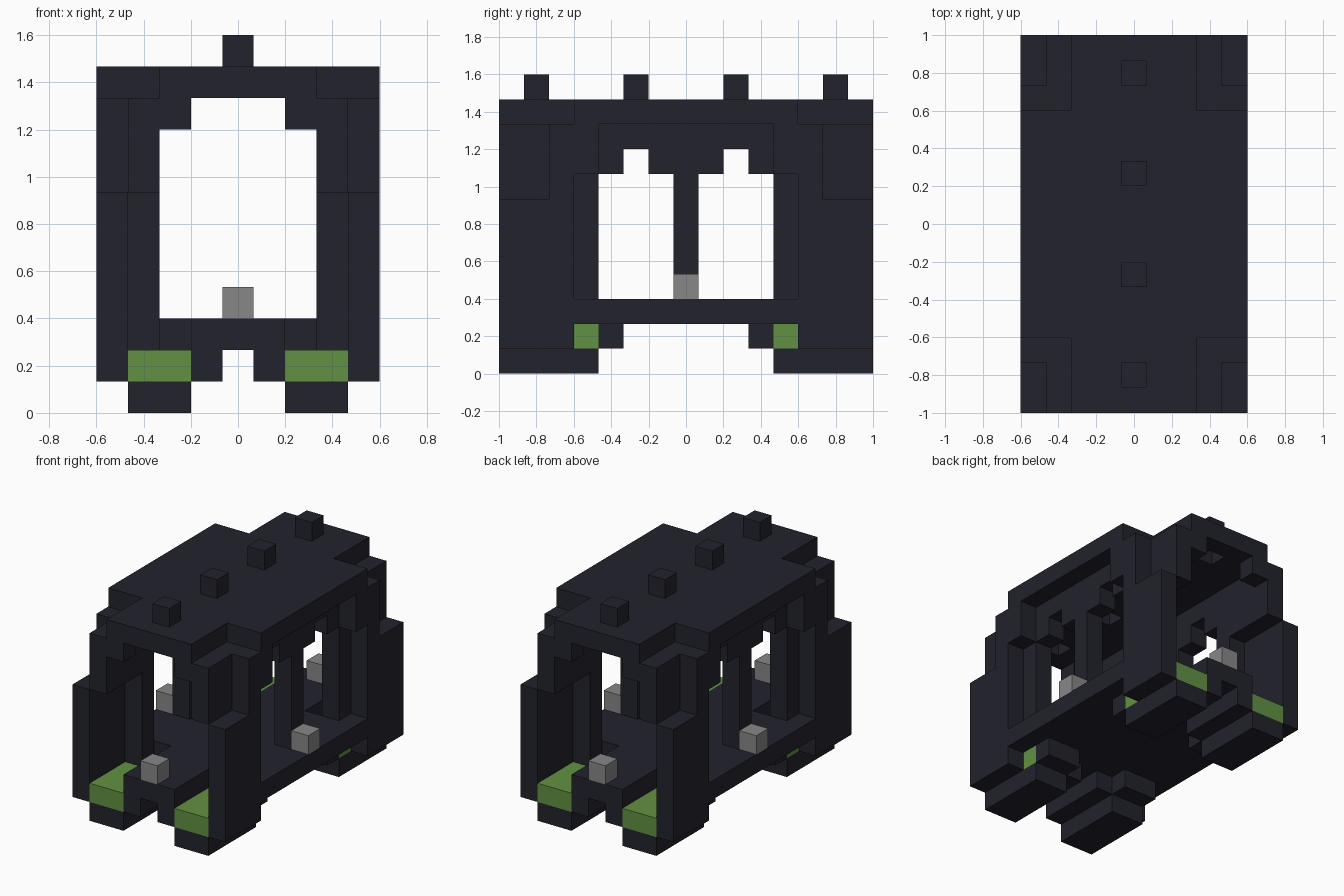
import bpy, bmesh
from mathutils import Vector

cube = bpy.data.objects.get("Cube")
if cube:
    bpy.data.objects.remove(cube, do_unlink=True)

S = 2 / 15  # edge of one block


def material(name, rgb):
    m = bpy.data.materials.new(name)
    m.use_nodes = True
    col = (*rgb, 1)
    m.diffuse_color = col
    node = next(n for n in m.node_tree.nodes if n.type == 'BSDF_PRINCIPLED')
    node.inputs["Base Color"].default_value = col
    return m


dark = material("dark slate", (0.016, 0.016, 0.026))
green = material("leaf green", (0.12, 0.285, 0.054))
grey = material("mid grey", (0.243, 0.243, 0.243))


def blocks(x, y, z):
    """Block cells of an inclusive range, mirrored in x and y."""
    return {(sx * i, sy * j, k)
            for i in range(x[0], x[1] + 1)
            for j in range(y[0], y[1] + 1)
            for k in range(z[0], z[1] + 1)
            for sx in (1, -1) for sy in (1, -1)}


def part(name, mat, *ranges, holes=()):
    """Mesh of the outer skin of a set of blocks."""
    cells = set().union(*(blocks(*r) for r in ranges))
    for h in holes:
        cells -= blocks(*h)
    bm = bmesh.new()
    verts = {}

    def vert(p):
        key = tuple(round(c * 2) for c in p)
        if key not in verts:
            verts[key] = bm.verts.new(p * S)
        return verts[key]

    for c in sorted(cells):
        mid = Vector(c) + Vector((0, 0, 0.5))
        for axis in range(3):
            for sign in (1, -1):
                n = Vector((0, 0, 0))
                n[axis] = sign
                if tuple(int(a + b) for a, b in zip(c, n)) in cells:
                    continue
                u = Vector((0, 0, 0))
                u[(axis + 1) % 3] = 0.5
                v = n.cross(u)
                o = mid + n / 2
                bm.faces.new([vert(p) for p in (o - u - v, o + u - v, o + u + v, o - u + v)])
    # Merge flat neighbouring squares
    bmesh.ops.dissolve_limit(bm, angle_limit=0.01, verts=bm.verts[:], edges=bm.edges[:])
    me = bpy.data.meshes.new(name)
    bm.to_mesh(me)
    bm.free()
    me.materials.append(mat)
    ob = bpy.data.objects.new(name, me)
    bpy.context.collection.objects.link(ob)
    return ob


# Undercarriage
part("feet", dark, ((2, 3), (4, 7), (0, 0)))
part("green_pads", green, ((2, 3), (4, 7), (1, 1)))
part("foot_skirts", dark,
     ((1, 1), (4, 7), (1, 1)),
     ((4, 4), (5, 7), (1, 1)),
     ((2, 3), (3, 3), (1, 1)))

# Body: floor, walls and roof
part("body", dark,
     # floor with open corners above the pads
     ((0, 1), (0, 7), (2, 2)),
     ((2, 2), (0, 3), (2, 2)),
     ((3, 3), (0, 4), (2, 2)),
     # lower corner panels and inner pillars
     ((4, 4), (5, 7), (1, 6)),
     ((4, 4), (0, 7), (2, 2)),
     ((3, 3), (4, 4), (3, 9)),
     # upper corner columns
     ((4, 4), (5, 5), (7, 9)),
     ((4, 4), (4, 4), (8, 9)),
     ((3, 3), (5, 7), (7, 9)),
     # window header, its hanging teeth and the centre post
     ((3, 3), (0, 3), (9, 9)),
     ((3, 3), (3, 3), (8, 8)),
     ((3, 3), (0, 1), (8, 8)),
     ((3, 3), (0, 0), (3, 7)),
     # end arches
     ((2, 2), (7, 7), (9, 9)),
     # roof with notched corners
     ((0, 2), (0, 7), (10, 10)),
     ((3, 4), (0, 4), (10, 10)),
     holes=[((0, 0), (2, 2), (10, 10)), ((0, 0), (6, 6), (10, 10))])

# Caps over the roof openings
part("roof_caps", dark, ((0, 0), (2, 2), (11, 11)), ((0, 0), (6, 6), (11, 11)))

# Grey blocks standing at the middle of each edge
part("edge_blocks", grey, ((0, 0), (7, 7), (3, 3)), ((4, 4), (0, 0), (3, 3)))
